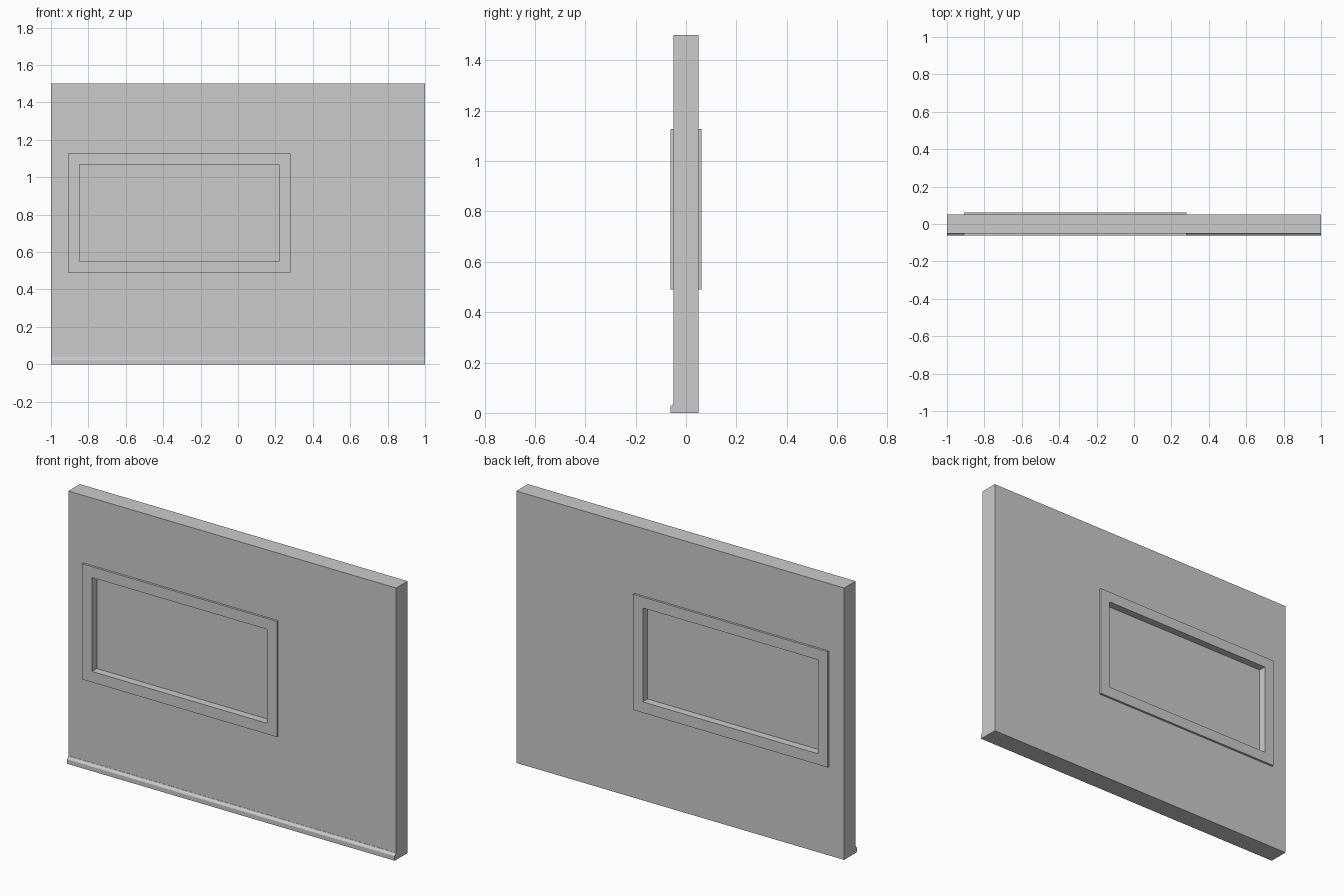
import bpy, bmesh

if "Cube" in bpy.data.objects:
    bpy.data.objects.remove(bpy.data.objects["Cube"])


def finish(name, bm):
    bmesh.ops.recalc_face_normals(bm, faces=bm.faces[:])
    mesh = bpy.data.meshes.new(name)
    bm.to_mesh(mesh)
    bm.free()
    obj = bpy.data.objects.new(name, mesh)
    bpy.context.collection.objects.link(obj)
    return obj


def rect(x0, x1, z0, z1):
    return [(x0, z0), (x1, z0), (x1, z1), (x0, z1)]


def grow(r, d):
    (x0, z0), (x1, z1) = r[0], r[2]
    return rect(x0 - d, x1 + d, z0 - d, z1 + d)


def ring(name, outer, inner, half):
    """Rectangular slab with a rectangular opening, spanning y = -half..half."""
    bm = bmesh.new()
    loops = [[bm.verts.new((x, y, z)) for x, z in r]
             for r, y in ((outer, -half), (inner, -half), (inner, half), (outer, half))]
    for k in range(4):
        a, b = loops[k], loops[(k + 1) % 4]
        for i in range(4):
            j = (i + 1) % 4
            bm.faces.new((a[i], a[j], b[j], b[i]))
    # merge the wall-plane quads so no mitre edges remain visible
    return finish(name, bm)


def prism(name, profile, axis, a, b):
    """Extrude a closed profile along x (yz profile) or y (xz profile)."""
    bm = bmesh.new()
    place = (lambda p, t: (t, p[0], p[1])) if axis == 'X' else (lambda p, t: (p[0], t, p[1]))
    ends = [[bm.verts.new(place(p, t)) for p in profile] for t in (a, b)]
    bm.faces.new(ends[0])
    bm.faces.new(ends[1])
    n = len(profile)
    for i in range(n):
        j = (i + 1) % n
        bm.faces.new((ends[0][i], ends[0][j], ends[1][j], ends[1][i]))
    return finish(name, bm)


opening = rect(-0.848, 0.22, 0.55, 1.068)

# Wall panel with window hole (hole edge is buried inside the frame)
ring("wall", rect(-1, 1, 0, 1.5), grow(opening, 0.03), 0.05)

# Window frame standing proud of both wall faces
ring("window_frame", grow(opening, 0.06), opening, 0.062)

# Recessed window pane
prism("window_pane", grow(opening, 0.01), 'Y', -0.02, 0.02)

# Skirting board along the front foot, with a small moulded top
prism("skirting", [(-0.049, 0), (-0.062, 0), (-0.062, 0.024), (-0.060, 0.028),
                   (-0.055, 0.031), (-0.052, 0.035), (-0.051, 0.04), (-0.049, 0.04)],
      'X', -1, 1)
